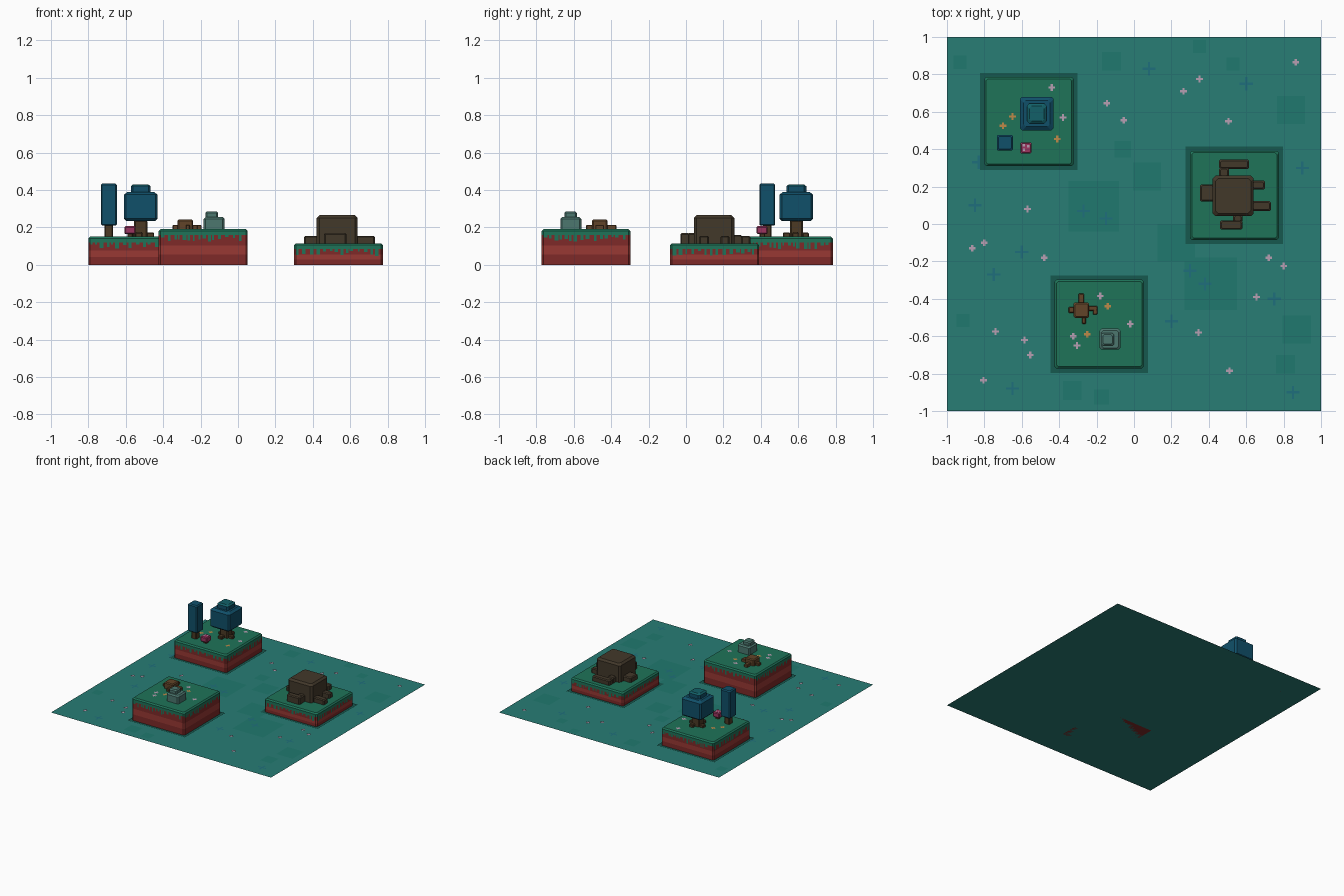
import bpy, bmesh, random

if "Cube" in bpy.data.objects:
    bpy.data.objects.remove(bpy.data.objects["Cube"])

random.seed(4)


def mat(name, hexcol):
    m = bpy.data.materials.new(name)
    rgb = [int(hexcol[i:i + 2], 16) / 255 for i in (0, 2, 4)]
    m.diffuse_color = [c / 12.92 if c < 0.04 else ((c + 0.055) / 1.055) ** 2.4 for c in rgb] + [1]
    m.use_nodes = True
    m.node_tree.nodes["Principled BSDF"].inputs["Base Color"].default_value = m.diffuse_color
    return m


GROUND, PATCH, SPRIG = mat("ground", "287D75"), mat("patch", "20796E"), mat("sprig", "1F6F7C")
SHADOW, GRASS = mat("contact_shadow", "16584F"), mat("grass", "1E7459")
DIRT, DIRT_LIGHT = mat("dirt", "7E2A28"), mat("dirt_light", "983934")
LEAF, LEAF_TOP = mat("leaf", "10506A"), mat("leaf_top", "126068")
BARK, STUMP, TWIG = mat("bark", "4C3A24"), mat("stump_wood", "42382A"), mat("twig_wood", "614428")
ROCK, BUSH = mat("rock", "4C776F"), mat("bush", "9C3560")
PINK, ORANGE = mat("petal_pink", "B79FB2"), mat("petal_orange", "BE8A48")


def finish(name, bm, mats):
    bm.normal_update()
    me = bpy.data.meshes.new(name)
    bm.to_mesh(me)
    bm.free()
    for m in mats:
        me.materials.append(m)
    ob = bpy.data.objects.new(name, me)
    bpy.context.collection.objects.link(ob)
    return ob


def stack(name, x0, x1, y0, y1, rings, mats, c=0.008):
    """Chamfered rectangular block; rings are (z, inset), one material per level."""
    bm = bmesh.new()
    loops = []
    for z, i in rings:
        a, b, d, e = x0 + i, x1 - i, y0 + i, y1 - i
        pts = [(a + c, d), (b - c, d), (b, d + c), (b, e - c), (b - c, e), (a + c, e), (a, e - c), (a, d + c)]
        loops.append([bm.verts.new((x, y, z)) for x, y in pts])
    bm.faces.new(loops[0][::-1])
    for k in range(len(loops) - 1):
        lo, hi = loops[k], loops[k + 1]
        for j in range(8):
            n = (j + 1) % 8
            bm.faces.new((lo[j], lo[n], hi[n], hi[j])).material_index = min(k, len(mats) - 1)
    bm.faces.new(loops[-1]).material_index = len(mats) - 1
    return finish(name, bm, mats)


def block(name, x0, x1, y0, y1, z0, z1, m, b=0.008):
    return stack(name, x0, x1, y0, y1, [(z0, 0), (z1 - b, 0), (z1, b)], [m], b)


def flat_squares(name, items, z, m):
    bm = bmesh.new()
    for x, y, s in items:
        h = s / 2
        bm.faces.new([bm.verts.new((x + a * h, y + b * h, z)) for a, b in ((-1, -1), (1, -1), (1, 1), (-1, 1))])
    return finish(name, bm, [m])


def crosses(name, pts, z, m, r=0.018, t=0.006):
    bm = bmesh.new()
    shape = [(t, t), (t, r), (-t, r), (-t, t), (-r, t), (-r, -t), (-t, -t), (-t, -r), (t, -r), (t, -t), (r, -t), (r, t)]
    for x, y in pts:
        bm.faces.new([bm.verts.new((x + a, y + b, z)) for a, b in shape])
    return finish(name, bm, [m])


# Ground sheet with flat patches, sprigs and flowers
flat_squares("ground", [(0, 0, 2)], 0, GROUND)
flat_squares("ground_patches", [
    (-.215, .095, .27), (.07, .255, .15), (.41, -.32, .28), (.84, .61, .15), (.225, -.10, .2),
    (-.33, -.89, .1), (-.175, -.925, .08), (-.93, .865, .07), (.87, -.565, .15), (.81, -.75, .1),
    (-.06, .4, .09), (-.12, .87, .1), (-.915, -.515, .07), (.53, .855, .07), (.35, .95, .07)], 0.002, PATCH)
crosses("ground_sprigs", [
    (-.27, .07), (-.15, .03), (.08, .83), (-.83, .33), (-.6, -.15), (-.75, -.27), (.3, -.25), (.38, -.32),
    (.2, -.52), (.75, -.4), (.85, -.9), (-.65, -.88), (.6, .75), (.9, .3), (-.85, .1)], 0.004, SPRIG, .035, .006)
crosses("ground_flowers", [
    (.865, .865), (.35, .775), (.265, .71), (-.145, .645), (-.055, .555), (.505, .55), (-.57, .08),
    (-.48, -.18), (-.8, -.1), (-.865, -.13), (.72, -.18), (.8, -.225), (.655, -.39), (.345, -.58),
    (.51, -.785), (-.74, -.575), (-.585, -.62), (-.555, -.7), (-.805, -.835)], 0.006, PINK)


# Grass topped platforms
def platform(tag, cx, cy, top):
    h = 0.238
    flat_squares(tag + "_contact_shadow", [(cx, cy, 2 * h + 0.045)], 0.005, SHADOW)
    lip = top - 0.032
    stack(tag + "_platform", cx - h, cx + h, cy - h, cy + h,
          [(0, 0), (lip * 0.35, 0), (lip * 0.65, 0), (lip, 0), (top - 0.01, 0), (top, 0.01)],
          [DIRT, DIRT_LIGHT, DIRT, GRASS, GRASS], 0.01)
    # Grass drips hanging over the four sides
    bm = bmesh.new()
    for side in range(4):
        u = -h + 0.012
        while u < h - 0.03:
            w, d = random.uniform(0.008, 0.022), random.uniform(0.008, 0.035)
            pts = [(u, lip), (u, lip - d), (u + w, lip - d), (u + w, lip)]
            q = h + 0.001
            spin = [lambda a: (a, -q), lambda a: (q, a), lambda a: (-a, q), lambda a: (-q, -a)][side]
            bm.faces.new([bm.verts.new((cx + spin(a)[0], cy + spin(a)[1], z)) for a, z in pts])
            u += w + random.uniform(0.005, 0.025)
    finish(tag + "_grass_drips", bm, [GRASS])


platform("tree", -.562, .548, .15)
platform("rock", -.186, -.535, .19)
platform("stump", .537, .153, .115)

# Large tree
block("tree_trunk", -.557, -.485, .555, .625, .15, .24, BARK)
stack("tree_canopy", -.61, -.43, .5, .68,
      [(.235, .012), (.247, 0), (.375, 0), (.39, .02), (.39, .037), (.42, .037), (.43, .05)],
      [LEAF, LEAF, LEAF, LEAF, LEAF, LEAF_TOP], .012)
for i, (x, y, w, d) in enumerate([(-.57, .6, .035, .035), (-.468, .585, .04, .035),
                                  (-.505, .64, .035, .035), (-.53, .538, .04, .04)]):
    block(f"tree_root_{i}", x - w / 2, x + w / 2, y - d / 2, y + d / 2, .15, .172, BARK, .005)

# Slim tree
block("slim_tree_trunk", -.713, -.668, .412, .457, .15, .215, BARK, .005)
stack("slim_tree_canopy", -.733, -.648, .392, .477, [(.21, .006), (.216, 0), (.427, 0), (.435, .008)], [LEAF], .006)

# Flowering bush
block("bush_stem", -.592, -.562, .393, .423, .15, .17, BARK, .004)
stack("bush_head", -.608, -.548, .377, .437, [(.165, .005), (.17, 0), (.2, 0), (.206, .006)], [BUSH], .006)
flat_squares("bush_petals", [(-.59, .42, .013), (-.565, .415, .013), (-.588, .396, .013)], .2075, PINK)

# Large stump with bent roots
stack("stump_body", .42, .64, .042, .258, [(.115, 0), (.25, 0), (.265, .015)], [STUMP], .015)
for i, r in enumerate([(.353, .43, .12, .212, .155), (.63, .7, .185, .232, .155), (.63, .732, .07, .122, .155),
                       (.455, .615, .295, .345, .155), (.455, .507, .25, .3, .16),
                       (.46, .58, -.03, .02, .17), (.53, .58, .01, .05, .17)]):
    block(f"stump_root_{i}", *r[:4], .115, r[4], STUMP, .007)

# Small stump
block("small_stump_body", -.323, -.24, -.502, -.42, .19, .242, TWIG, .007)
for i, r in enumerate([(-.35, -.32, -.475, -.443), (-.245, -.195, -.465, -.438), (-.22, -.195, -.485, -.455),
                       (-.297, -.266, -.425, -.372), (-.279, -.257, -.534, -.497)]):
    block(f"small_stump_root_{i}", *r, .19, .213, TWIG, .004)

# Two tier rock
block("rock_base", -.184, -.072, -.672, -.56, .19, .255, ROCK, .01)
block("rock_cap", -.174, -.107, -.65, -.583, .25, .285, ROCK, .008)

# Platform flowers
crosses("tree_flowers_pink", [(-.44, .73), (-.38, .57)], .152, PINK)
crosses("tree_flowers_orange", [(-.65, .575), (-.7, .525), (-.41, .455)], .152, ORANGE)
crosses("rock_flowers_pink", [(-.18, -.385), (-.02, -.535), (-.325, -.6), (-.305, -.65)], .192, PINK)
crosses("rock_flowers_orange", [(-.14, -.44), (-.25, -.59)], .192, ORANGE)
